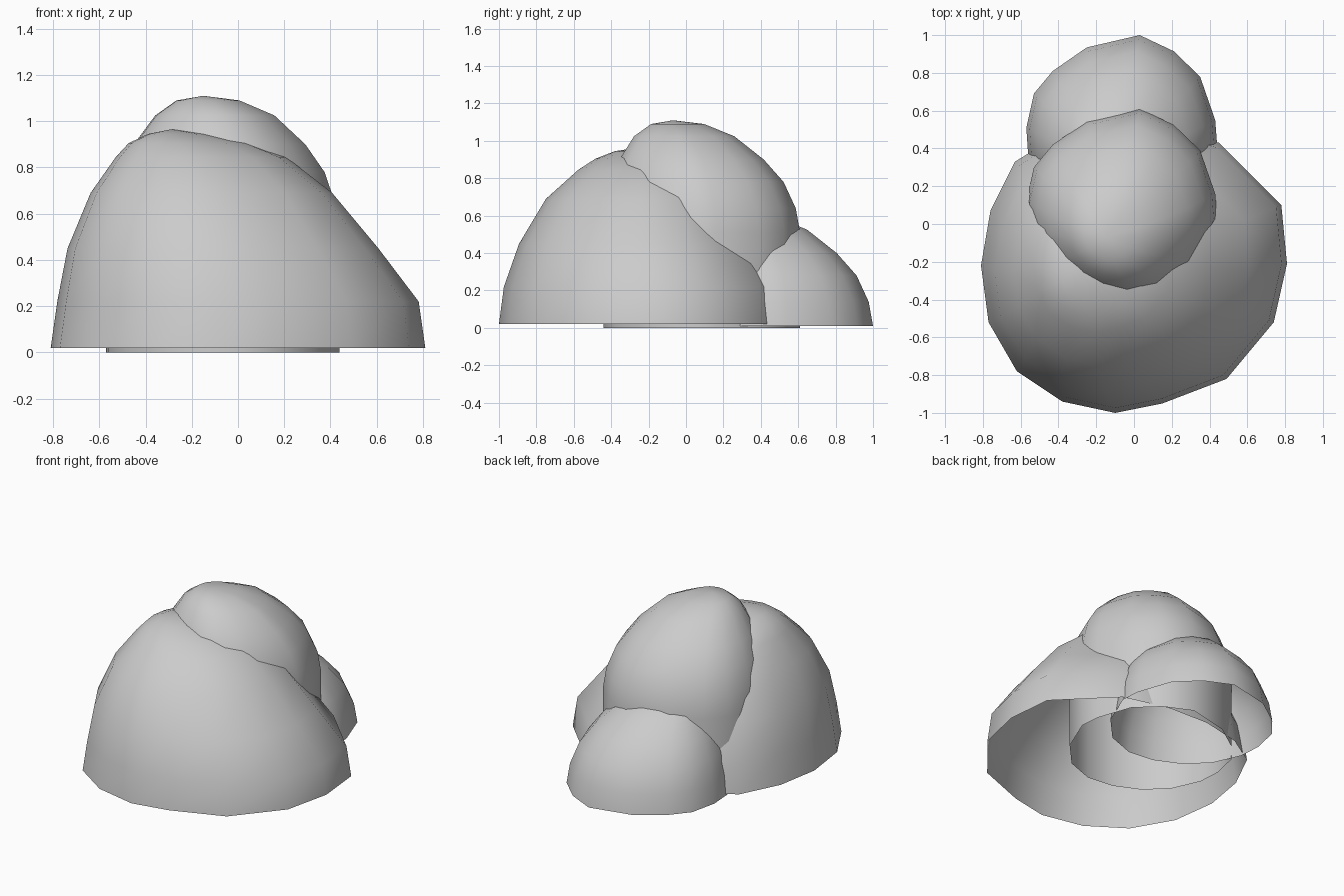
import bpy, bmesh
from mathutils import Vector

if "Cube" in bpy.data.objects:
    bpy.data.objects.remove(bpy.data.objects["Cube"])


def dome(name, outline, centre, rings, apex, skirt_z=None, shift=(0, 0, 0)):
    """Open-bottomed rock shell: the rim outline shrinks and drifts to the apex."""
    bm = bmesh.new()
    off = Vector(shift)
    c0 = Vector(centre)

    def ring(cx, cy, s, z):
        return [bm.verts.new((cx + (x - c0.x) * s, cy + (y - c0.y) * s, z)) for x, y in outline]

    loops = [ring(cx + off.x, cy + off.y, s, z + off.z) for cx, cy, s, z in rings]
    if skirt_z is not None:
        loops.insert(0, ring(c0.x + off.x, c0.y + off.y, 1, skirt_z))
    top = bm.verts.new(Vector(apex) + off)
    n = len(outline)
    for a, b in zip(loops, loops[1:]):
        for i in range(n):
            j = (i + 1) % n
            bm.faces.new((a[i], a[j], b[j], b[i]))
    for i in range(n):
        bm.faces.new((loops[-1][i], loops[-1][(i + 1) % n], top))
    for f in bm.faces:
        f.smooth = True
    mesh = bpy.data.meshes.new(name)
    bm.to_mesh(mesh)
    bm.free()
    ob = bpy.data.objects.new(name, mesh)
    bpy.context.collection.objects.link(ob)
    return ob


# Large front rock, rim listed counter-clockwise
large_rim = [(0.81, -0.21), (0.78, 0.10), (0.45, 0.43), (0.15, 0.51), (-0.15, 0.52),
             (-0.42, 0.46), (-0.63, 0.33), (-0.76, 0.07), (-0.81, -0.22), (-0.77, -0.52),
             (-0.62, -0.78), (-0.38, -0.94), (-0.10, -1.0), (0.15, -0.95), (0.49, -0.82),
             (0.74, -0.52)]
large_rings = [(0, -0.25, 1, 0.02), (0, -0.25, 0.965, 0.22), (-0.065, -0.27, 0.83, 0.45),
               (-0.115, -0.265, 0.645, 0.69), (-0.16, -0.235, 0.455, 0.845),
               (-0.21, -0.24, 0.325, 0.905), (-0.26, -0.26, 0.16, 0.945)]
dome("large_rock", large_rim, (0, -0.25), large_rings, (-0.29, -0.25, 0.965))

# Small back rock, and the same rock raised on a straight skirt
small_rim = [(0.44, 0.42), (0.43, 0.55), (0.35, 0.78), (0.21, 0.915), (0.03, 1.0),
             (-0.25, 0.935), (-0.43, 0.81), (-0.53, 0.69), (-0.57, 0.51), (-0.56, 0.36),
             (-0.48, 0.18), (-0.35, 0.05), (-0.18, -0.03), (0.0, -0.05), (0.19, 0.02),
             (0.34, 0.18)]
small_rings = [(-0.065, 0.475, 1, 0.01), (-0.065, 0.47, 0.965, 0.14), (-0.07, 0.45, 0.88, 0.28),
               (-0.08, 0.42, 0.735, 0.40), (-0.10, 0.38, 0.51, 0.525), (-0.13, 0.345, 0.27, 0.59)]
small_apex = (-0.15, 0.32, 0.61)
dome("small_rock", small_rim, (-0.065, 0.475), small_rings, small_apex)
dome("upper_rock", small_rim, (-0.065, 0.475), small_rings, small_apex,
     skirt_z=0.0, shift=(0, -0.39, 0.5))
